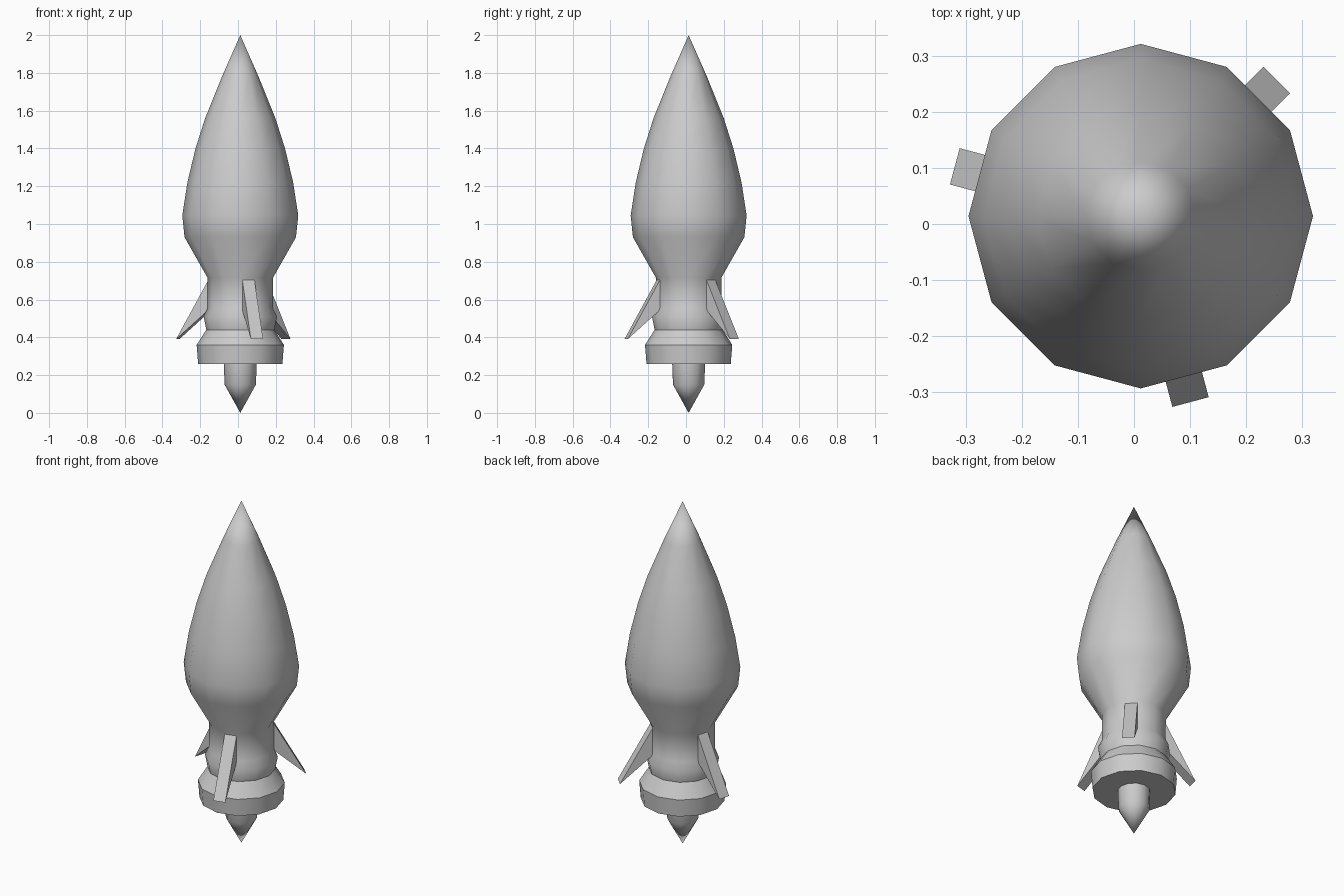
import bpy, bmesh
from math import cos, sin, pi, radians

if "Cube" in bpy.data.objects:
    bpy.data.objects.remove(bpy.data.objects["Cube"])

CX, CY = 0.012, 0.014   # main axis, offset slightly by the three fins
SIDES = 12


def finish(name, bm, smooth=None):
    bmesh.ops.recalc_face_normals(bm, faces=bm.faces[:])
    me = bpy.data.meshes.new(name)
    bm.to_mesh(me)
    bm.free()
    ob = bpy.data.objects.new(name, me)
    ob.location = (CX, CY, 0)
    bpy.context.collection.objects.link(ob)
    if smooth:
        bpy.ops.object.select_all(action='DESELECT')
        ob.select_set(True)
        bpy.context.view_layer.objects.active = ob
        bpy.ops.object.shade_smooth_by_angle(angle=radians(smooth))
    return ob


def lathe(name, profile, smooth):
    """Revolve (radius, z) points; zero radius makes a tip, open ends are capped."""
    bm = bmesh.new()
    rings = []
    for r, z in profile:
        n = 1 if r == 0 else SIDES
        rings.append([bm.verts.new((r * cos(2 * pi * i / SIDES),
                                    r * sin(2 * pi * i / SIDES), z))
                      for i in range(n)])
    for a, b in zip(rings, rings[1:]):
        for i in range(SIDES):
            j = (i + 1) % SIDES
            quad = [a[i % len(a)], a[j % len(a)], b[j % len(b)], b[i % len(b)]]
            bm.faces.new(list(dict.fromkeys(quad)))
    for ring in (rings[0], rings[-1]):
        if len(ring) > 1:
            bm.faces.new(ring)
    return finish(name, bm, smooth)


# Pointed hull with narrow waist and flared lower rim
lathe("hull", [(0.180, 0.44), (0.194, 0.51), (0.173, 0.555), (0.173, 0.715),
               (0.295, 0.93), (0.307, 1.045), (0.280, 1.22), (0.237, 1.40),
               (0.186, 1.56), (0.097, 1.78), (0, 2.0)], 38)

# Engine collar
lathe("engine_collar", [(0.223, 0.26), (0.231, 0.36), (0.180, 0.44)], 31)

# Tapered exhaust plug
lathe("exhaust_cone", [(0, 0), (0.083, 0.15), (0.087, 0.26)], 40)

# Three swept triangular fins
for k, deg in enumerate((45, 165, 285)):
    bm = bmesh.new()
    sides = []
    for t in (-0.0335, 0.0335):
        sides.append([bm.verts.new((r, t, z)) for r, z in
                      ((0.160, 0.715), (0.160, 0.55), (0.343, 0.39))])
    bm.faces.new(sides[0])
    bm.faces.new(sides[1][::-1])
    for i in range(3):
        j = (i + 1) % 3
        bm.faces.new((sides[0][i], sides[0][j], sides[1][j], sides[1][i]))
    fin = finish(f"fin_{k + 1}", bm)
    fin.rotation_euler.z = radians(deg)
